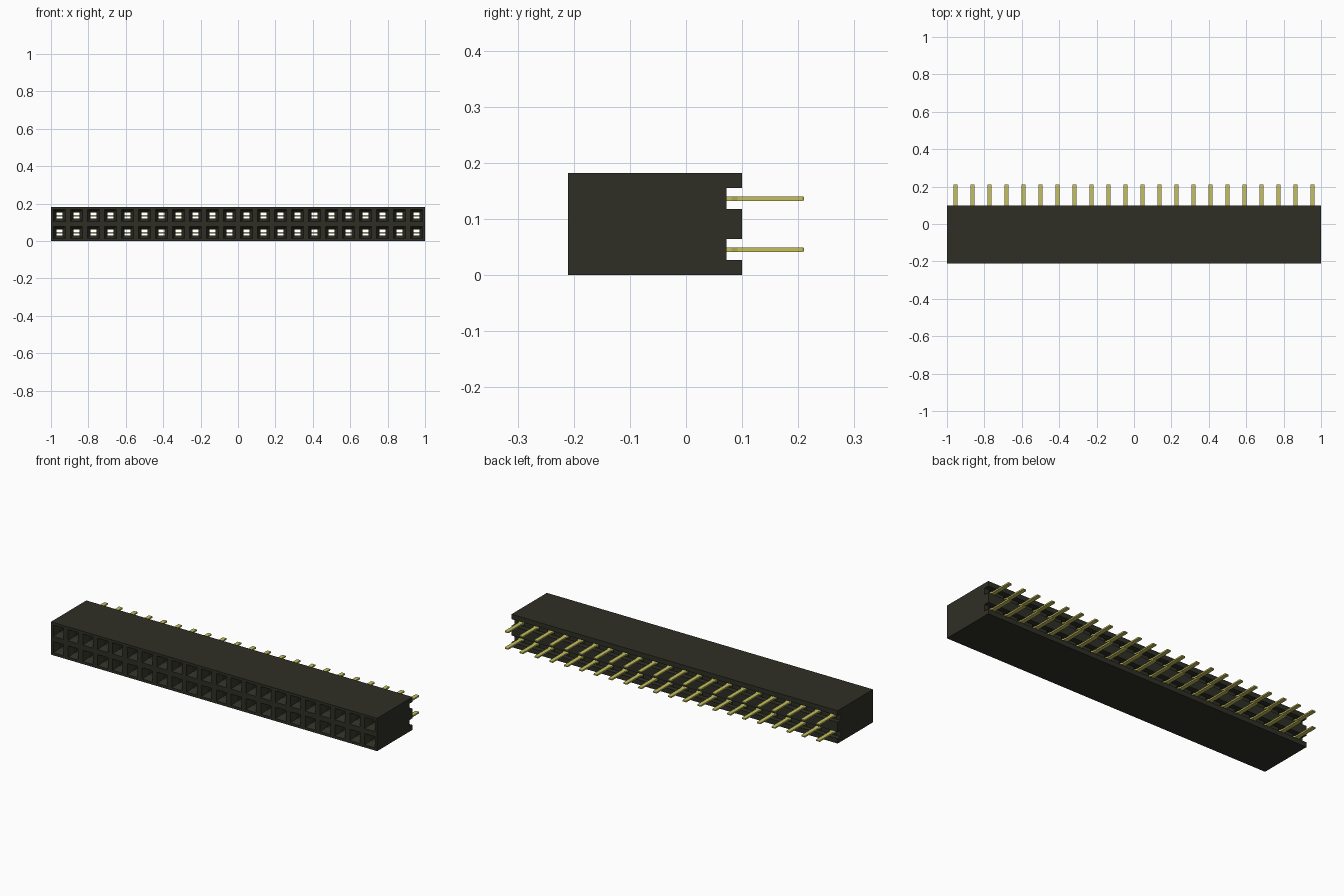
import bpy
import bmesh

cube = bpy.data.objects.get("Cube")
if cube:
    bpy.data.objects.remove(cube, do_unlink=True)

COLUMNS = 22
PITCH = 2 / COLUMNS
HEIGHT = 2 * PITCH
FRONT, BACK, FLOOR, PIN_END = -0.21, 0.10, 0.072, 0.21
CENTRES = [(-1 + PITCH * (i + 0.5), PITCH * (j + 0.5))
           for i in range(COLUMNS) for j in range(2)]


def material(name, colour, roughness, metallic=0.0):
    mat = bpy.data.materials.new(name)
    mat.use_nodes = True
    mat.diffuse_color = colour
    shader = mat.node_tree.nodes["Principled BSDF"]
    shader.inputs["Base Color"].default_value = colour
    shader.inputs["Roughness"].default_value = roughness
    shader.inputs["Metallic"].default_value = metallic
    return mat


def loft(bm, rings):
    """Join equal rings of points into one closed solid."""
    loops = [[bm.verts.new(p) for p in ring] for ring in rings]
    n = len(loops[0])
    for a, b in zip(loops, loops[1:]):
        for k in range(n):
            bm.faces.new((a[k], a[(k + 1) % n], b[(k + 1) % n], b[k]))
    bm.faces.new(loops[0][::-1])
    bm.faces.new(loops[-1])


def rectangle(cx, cz, y, width, height):
    w, h = width / 2, height / 2
    return [(cx - w, y, cz - h), (cx + w, y, cz - h),
            (cx + w, y, cz + h), (cx - w, y, cz + h)]


def finish(bm, name, mat):
    bmesh.ops.recalc_face_normals(bm, faces=bm.faces)
    mesh = bpy.data.meshes.new(name)
    bm.to_mesh(mesh)
    bm.free()
    mesh.materials.append(mat)
    obj = bpy.data.objects.new(name, mesh)
    bpy.context.collection.objects.link(obj)
    return obj


black = material("black plastic", (0.028, 0.028, 0.019, 1), 0.6)
gold = material("gold plating", (0.56, 0.53, 0.11, 1), 0.5)

# Housing: side profile with two rear channels, swept along x
profile = [(FRONT, 0), (BACK, 0)]
for row in range(2):
    mid = PITCH * (row + 0.5)
    low, high = mid - 0.0185, mid + 0.0185
    profile += [(BACK, low), (FLOOR, low), (FLOOR, high), (BACK, high)]
profile += [(BACK, HEIGHT), (FRONT, HEIGHT)]
bm = bmesh.new()
loft(bm, [[(x, y, z) for y, z in profile] for x in (-1, 1)])
housing = finish(bm, "housing", black)

# Sockets: tapered mouths leading into square through-holes
bm = bmesh.new()
for x, z in CENTRES:
    loft(bm, [rectangle(x, z, y, s, s) for y, s in
              ((FRONT - 0.01, 0.062), (FRONT, 0.062),
               (FRONT + 0.03, 0.032), (FLOOR + 0.01, 0.032))])
cutter = finish(bm, "socket_cutter", black)
cutter.hide_render = True
cut = housing.modifiers.new("sockets", "BOOLEAN")
cut.operation = "DIFFERENCE"
cut.solver = "EXACT"
cut.object = cutter
bpy.context.view_layer.objects.active = housing
bpy.ops.object.modifier_apply(modifier=cut.name)
bpy.data.objects.remove(cutter, do_unlink=True)

# Pins: wide flat blade in the hole, shoulder, then narrow tail
bm = bmesh.new()
for x, z in CENTRES:
    loft(bm, [rectangle(x, z, y, w, h) for y, w, h in
              ((0.0, 0.032, 0.008), (0.081, 0.032, 0.008),
               (0.092, 0.022, 0.008), (PIN_END - 0.003, 0.022, 0.008),
               (PIN_END, 0.019, 0.006))])
finish(bm, "contact_pins", gold)
